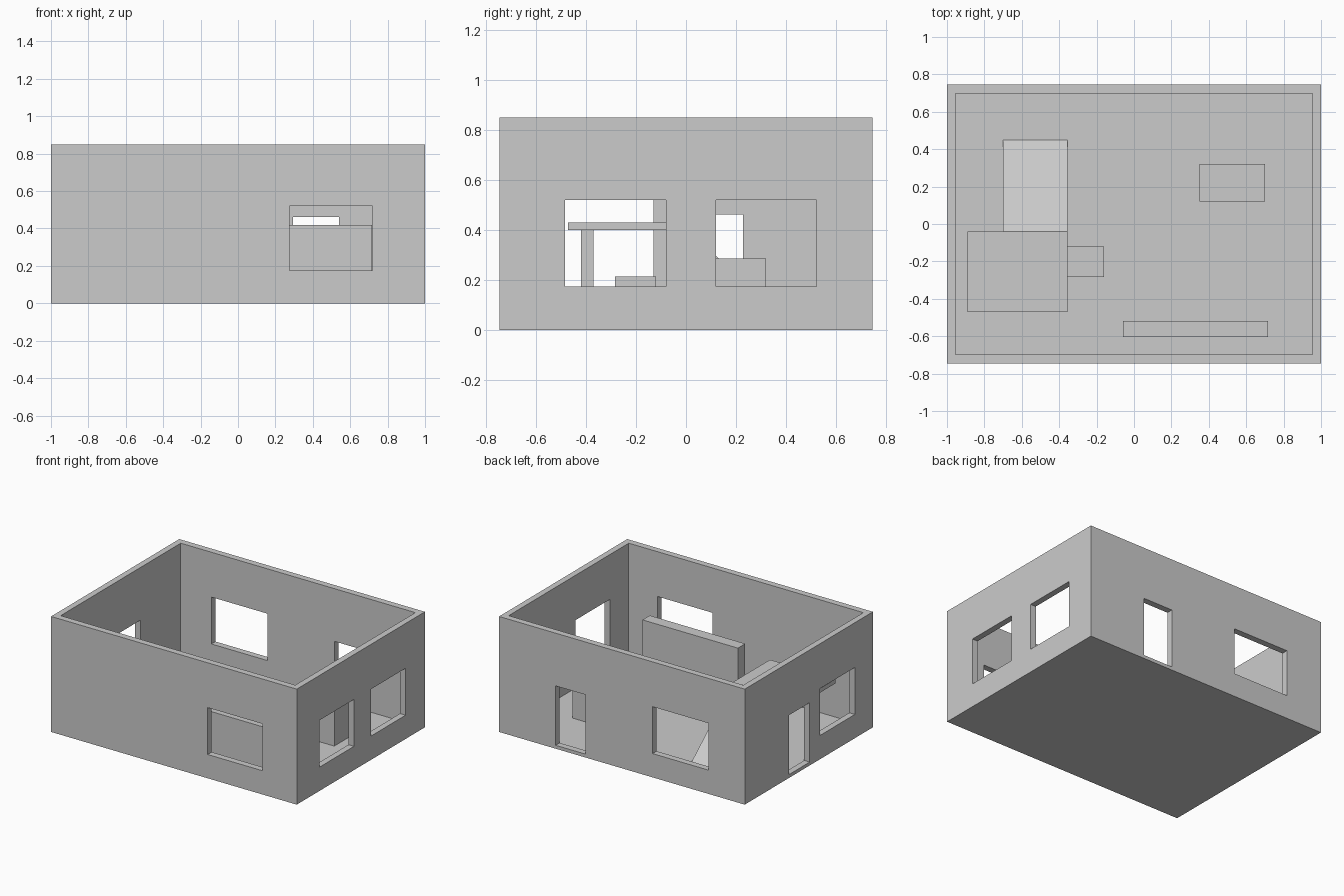
import bpy
import bmesh

cube = bpy.data.objects.get("Cube")
if cube:
    bpy.data.objects.remove(cube, do_unlink=True)

GREY = (0.6, 0.6, 0.6, 1.0)
grey = bpy.data.materials.new("plain_grey")
grey.use_nodes = True
grey.diffuse_color = GREY
grey.node_tree.nodes["Principled BSDF"].inputs["Base Color"].default_value = GREY


def box(name, xs, ys, zs):
    """Flat-sided block spanning the given ranges."""
    bm = bmesh.new()
    bmesh.ops.create_cube(bm, size=1)
    for v in bm.verts:
        v.co = [r[0] if c < 0 else r[1] for c, r in zip(v.co, (xs, ys, zs))]
    mesh = bpy.data.meshes.new(name)
    bm.to_mesh(mesh)
    bm.free()
    mesh.materials.append(grey)
    obj = bpy.data.objects.new(name, mesh)
    bpy.context.collection.objects.link(obj)
    return obj


def cut(target, xs, ys, zs):
    """Subtract a block from the target."""
    cutter = box("cutter", xs, ys, zs)
    cutter.hide_render = True
    mod = target.modifiers.new("opening", 'BOOLEAN')
    mod.operation = 'DIFFERENCE'
    mod.solver = 'EXACT'
    mod.object = cutter
    bpy.context.view_layer.objects.active = target
    bpy.ops.object.modifier_apply(modifier=mod.name)
    bpy.data.objects.remove(cutter, do_unlink=True)


# Outer walls, open at the top
W, D, H = 1.0, 0.745, 0.85
IX, IY = 0.955, 0.698
FLOOR = 0.02
walls = box("walls", (-W, W), (-D, D), (0, H))
cut(walls, (-IX, IX), (-IY, IY), (-0.1, H + 0.1))

# Windows and doorways
window, door = (0.175, 0.52), (0.025, 0.462)
front, back = (-0.8, -0.65), (0.65, 0.8)
left, right = (0.9, 1.1), (-1.1, -0.9)
cut(walls, (0.275, 0.72), front, window)
cut(walls, (-0.705, -0.25), back, window)
cut(walls, (0.295, 0.54), back, door)
cut(walls, left, (-0.483, -0.08), window)
cut(walls, left, (0.12, 0.52), window)
cut(walls, right, (-0.535, -0.13), window)
cut(walls, right, (-0.01, 0.228), door)

# Floor
box("floor", (-IX, IX), (-IY, IY), (0, FLOOR))

# Low partition behind the front window
box("partition", (-0.06, 0.717), (-0.603, -0.518), (FLOOR, 0.418))

# Crate
box("crate", (0.35, 0.70), (0.12, 0.32), (FLOOR, 0.287))

# Raised platform with its post and step
box("platform", (-0.89, -0.355), (-0.47, -0.04), (0.40, 0.43))
box("platform_post", (-0.455, -0.405), (-0.42, -0.37), (FLOOR, 0.40))
box("step", (-0.355, -0.16), (-0.283, -0.12), (FLOOR, 0.215))

# Ramp from the platform down to the floor
ramp = box("ramp", (-0.70, -0.355), (-0.04, 0.45), (FLOOR, 0.43))
bm = bmesh.new()
bm.from_mesh(ramp.data)
for v in bm.verts:
    if v.co.y > 0.2:
        v.co.z = FLOOR
bmesh.ops.remove_doubles(bm, verts=bm.verts, dist=0.001)
bmesh.ops.recalc_face_normals(bm, faces=bm.faces)
bm.to_mesh(ramp.data)
bm.free()
